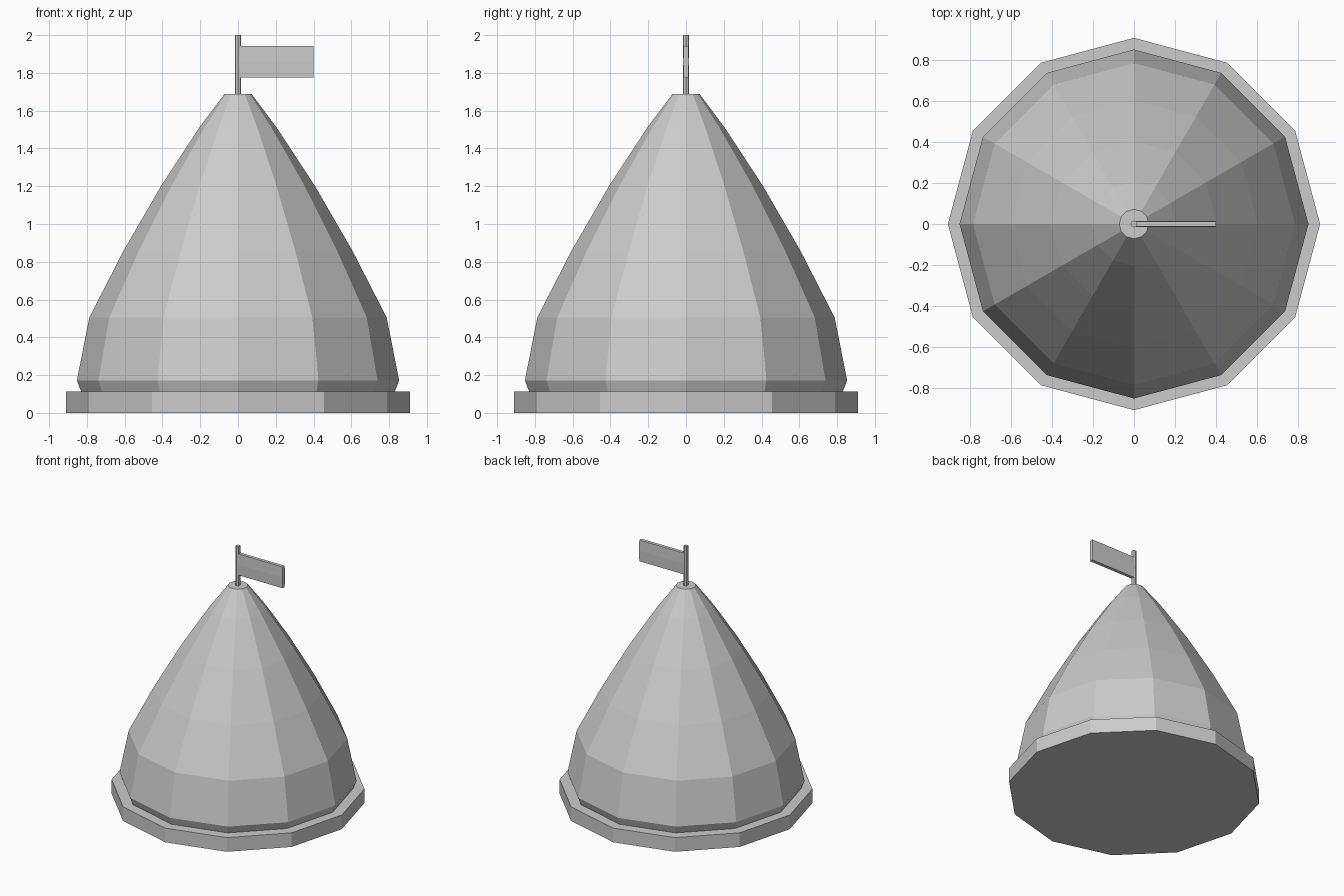
import bpy
import bmesh
from math import cos, sin, tau

cube = bpy.data.objects.get("Cube")
if cube:
    bpy.data.objects.remove(cube, do_unlink=True)

canvas_grey = bpy.data.materials.new("plain_grey")
canvas_grey.use_nodes = True
canvas_grey.diffuse_color = (0.6, 0.6, 0.6, 1)
canvas_grey.node_tree.nodes["Principled BSDF"].inputs["Base Color"].default_value = (0.6, 0.6, 0.6, 1)


def finish(name, bm):
    bmesh.ops.recalc_face_normals(bm, faces=bm.faces)
    mesh = bpy.data.meshes.new(name)
    bm.to_mesh(mesh)
    bm.free()
    mesh.materials.append(canvas_grey)
    obj = bpy.data.objects.new(name, mesh)
    bpy.context.collection.objects.link(obj)
    return obj


def turned(name, profile, sides=12):
    """Closed faceted solid from (radius, height) rings, bottom to top."""
    bm = bmesh.new()
    rings = [[bm.verts.new((r * cos(tau * i / sides), r * sin(tau * i / sides), z))
              for i in range(sides)] for r, z in profile]
    for low, high in zip(rings, rings[1:]):
        for i in range(sides):
            j = (i + 1) % sides
            bm.faces.new((low[i], low[j], high[j], high[i]))
    bm.faces.new(rings[0][::-1])
    bm.faces.new(rings[-1])
    return finish(name, bm)


# Low twelve-sided plinth
turned("base_plinth", [(0.91, 0), (0.91, 0.112)])

# Tent body: tucked hem, leaning wall and curved roof
turned("tent_body", [(0.83, 0.112), (0.853, 0.172), (0.787, 0.505), (0.605, 0.86),
                     (0.405, 1.205), (0.205, 1.51), (0.072, 1.688)])

# Flag pole
turned("flag_pole", [(0.017, 1.68), (0.017, 2.0)], sides=8)

# Flag, slightly thicker along its middle
bm = bmesh.new()
section = [(-0.013, 1.775), (0.013, 1.775), (0.015, 1.86),
           (0.013, 1.943), (-0.013, 1.943), (-0.015, 1.86)]
ends = [[bm.verts.new((x, y, z)) for y, z in section] for x in (0.0, 0.4)]
for i in range(len(section)):
    j = (i + 1) % len(section)
    bm.faces.new((ends[0][i], ends[0][j], ends[1][j], ends[1][i]))
for end in ends:
    bm.faces.new(end)
finish("flag", bm)
